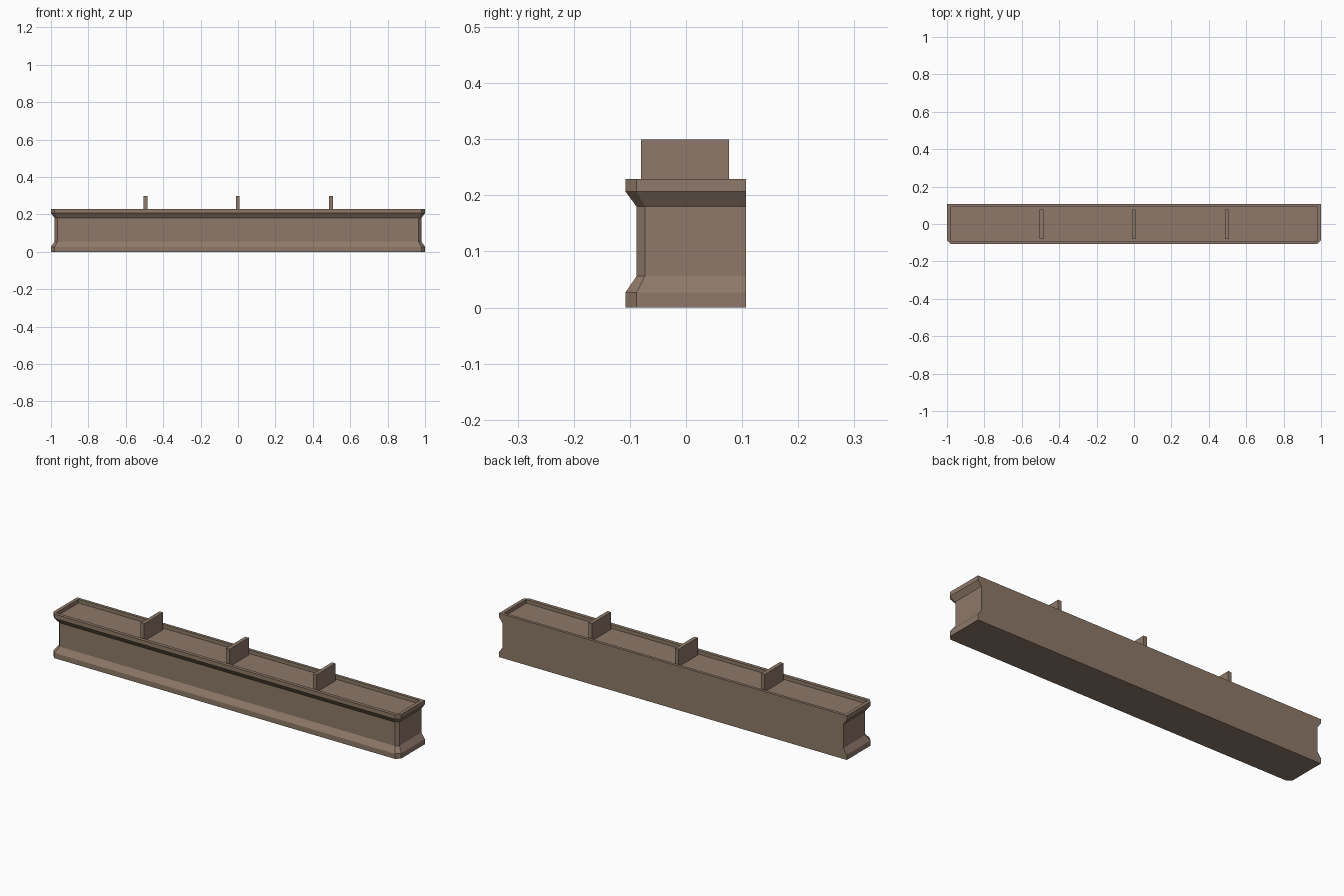
import bpy, bmesh

if "Cube" in bpy.data.objects:
    bpy.data.objects.remove(bpy.data.objects["Cube"])

mat = bpy.data.materials.new("brown")
mat.diffuse_color = (0.27, 0.19, 0.14, 1)
mat.use_nodes = True
mat.node_tree.nodes["Principled BSDF"].inputs["Base Color"].default_value = mat.diffuse_color

BACK, FRONT, END = 0.107, -0.108, 1.0


def add_object(name, bm):
    bmesh.ops.recalc_face_normals(bm, faces=bm.faces)
    mesh = bpy.data.meshes.new(name)
    bm.to_mesh(mesh)
    bm.free()
    mesh.materials.append(mat)
    obj = bpy.data.objects.new(name, mesh)
    bpy.context.collection.objects.link(obj)
    return obj


def outline(inset, chamfer, z, back_inset=0.0):
    """Plan outline with chamfered front corners and a straight back."""
    x, y, b = END - inset, FRONT + inset, BACK - back_inset
    c = chamfer
    return [(-x, b, z), (-x, y + c, z), (-x + c, y, z),
            (x - c, y, z), (x, y + c, z), (x, b, z)]


# Planter body: moulded base and lip, recessed wall, shallow tray on top
bm = bmesh.new()
levels = [
    (0.0, 0.02, 0.0), (0.0, 0.02, 0.027),
    (0.02, 0.015, 0.056), (0.02, 0.015, 0.18),
    (0.0, 0.02, 0.207), (0.0, 0.02, 0.229),
    (0.018, 0.0, 0.229, 0.015), (0.018, 0.0, 0.21, 0.015),
]
rings = [[bm.verts.new(p) for p in outline(*lv)] for lv in levels]
for low, high in zip(rings, rings[1:]):
    for i in range(6):
        j = (i + 1) % 6
        bm.faces.new((low[i], low[j], high[j], high[i]))
bm.faces.new(rings[0])
bm.faces.new(rings[-1])
bmesh.ops.remove_doubles(bm, verts=bm.verts, dist=0.0005)
add_object("beam_body", bm)

# Upright divider plates standing in the tray
for i, x in enumerate((-0.495, -0.002, 0.497)):
    bm = bmesh.new()
    bmesh.ops.create_cube(bm, size=1)
    for v in bm.verts:
        v.co = (x + v.co.x * 0.02, -0.0015 + v.co.y * 0.157, 0.255 + v.co.z * 0.09)
    add_object(f"divider_plate_{i + 1}", bm)
